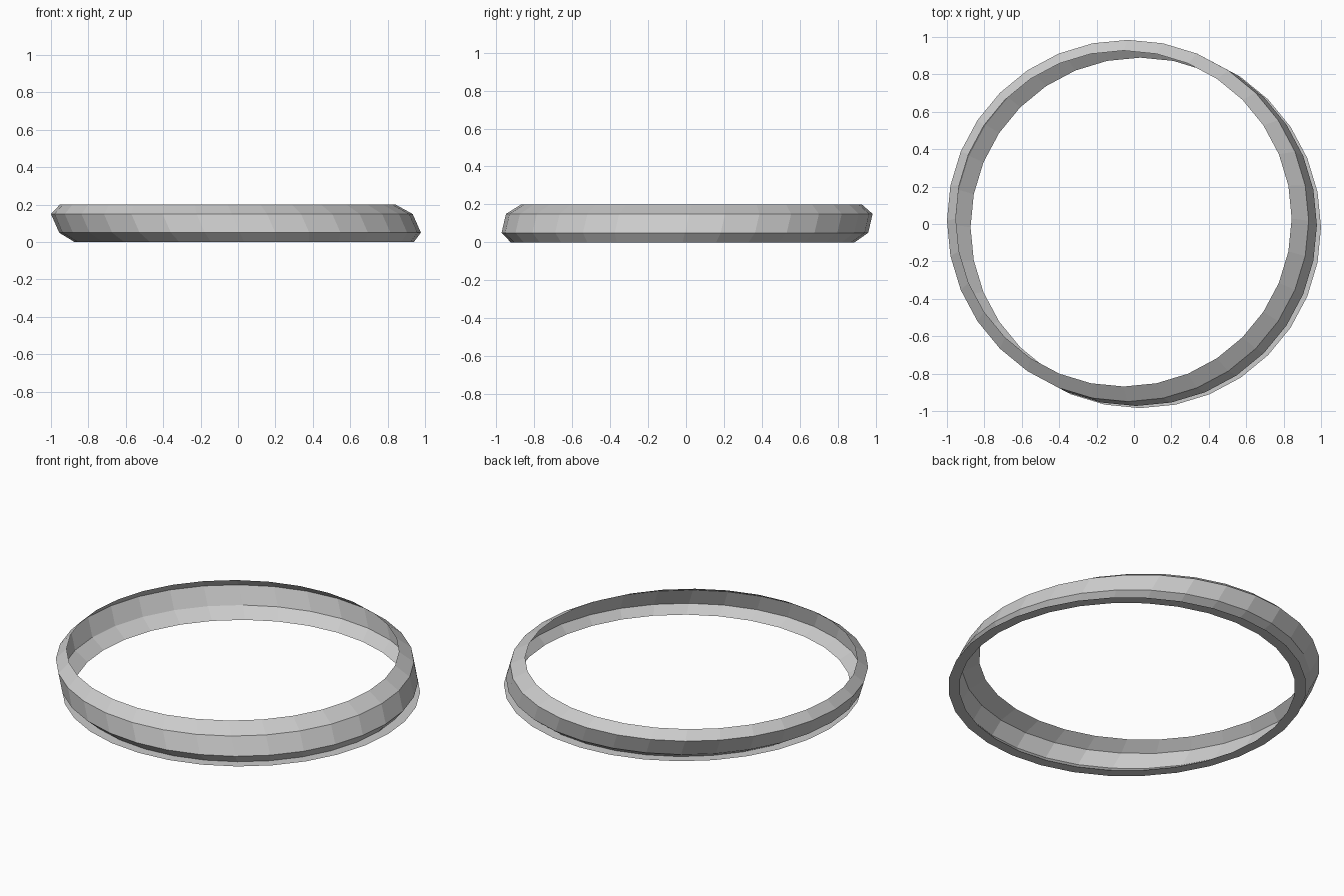
import bpy
import bmesh
from math import cos, sin, pi

if "Cube" in bpy.data.objects:
    bpy.data.objects.remove(bpy.data.objects["Cube"])

SIDES = 32
# the hoop leans: its centre drifts with height
LEAN_X, LEAN_Y = -0.44, 0.233
BASE_X, BASE_Y = 0.033, -0.0175

# open wall profile (radius, height): flat foot flange, lower slope, band, upper slope
PROFILE = [(0.967, 0.0), (0.907, 0.0), (0.967, 0.05), (0.967, 0.15), (0.898, 0.2)]


def add_loop(bm, radius, z):
    cx, cy = BASE_X + LEAN_X * z, BASE_Y + LEAN_Y * z
    return [bm.verts.new((cx + radius * cos(2 * pi * i / SIDES),
                          cy + radius * sin(2 * pi * i / SIDES), z))
            for i in range(SIDES)]


# thin leaning hoop, one loop of vertices per profile point
bm = bmesh.new()
loops = [add_loop(bm, r, z) for r, z in PROFILE]
for low, high in zip(loops, loops[1:]):
    for i in range(SIDES):
        j = (i + 1) % SIDES
        bm.faces.new((low[i], low[j], high[j], high[i]))

mesh = bpy.data.meshes.new("hoop")
bm.to_mesh(mesh)
bm.free()
hoop = bpy.data.objects.new("hoop", mesh)
bpy.context.collection.objects.link(hoop)
